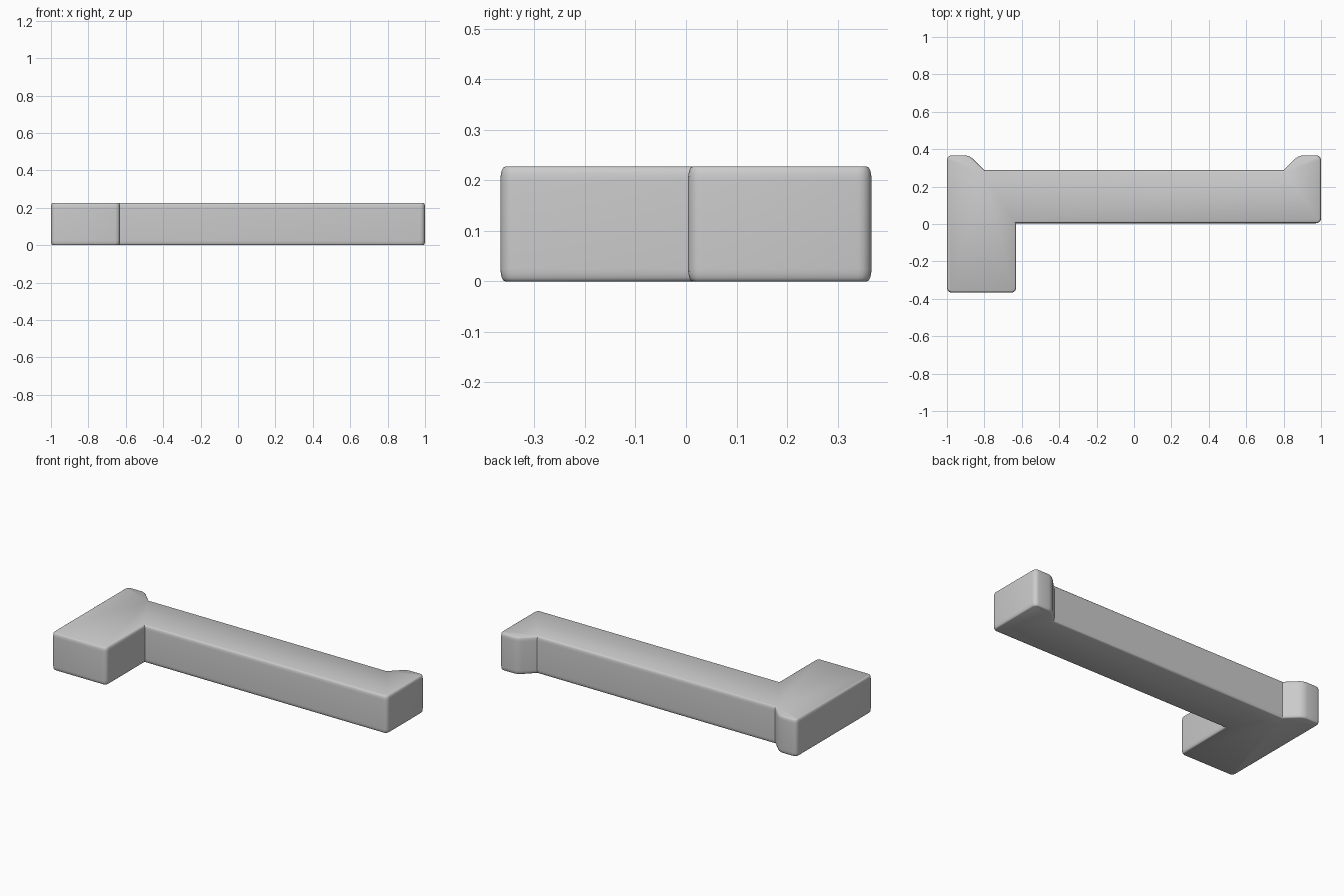
import bpy, bmesh
from math import radians
from mathutils import Vector

if "Cube" in bpy.data.objects:
    bpy.data.objects.remove(bpy.data.objects["Cube"])

HEIGHT = 0.227
STRETCH = 2.8      # edge rounding is taller than it is deep
CORNER = 0.026     # rounding of upright corners
RIM = 0.009        # rounding of top and bottom rims

# Plan outline, counter-clockwise: leg, beam, then the two back lugs
outline = [(-1, -0.367), (-0.63, -0.367), (-0.63, 0.004), (1, 0.004),
           (1, 0.367), (0.88, 0.367), (0.8, 0.288), (-0.8, 0.288),
           (-0.88, 0.367), (-1, 0.367)]


def convex(i):
    a, b, c = (Vector(outline[(i + k) % len(outline)]) for k in (-1, 0, 1))
    return (b - a).cross(c - b) > 0


def is_upright(edge):
    return abs(edge.verts[0].co.z - edge.verts[1].co.z) > RIM


bm = bmesh.new()
base = [bm.verts.new((x, y, 0)) for x, y in outline]
rounded = [Vector(p) for i, p in enumerate(outline) if convex(i)]
face = bm.faces.new(base)
top = bmesh.ops.extrude_face_region(bm, geom=[face])["geom"]
bmesh.ops.translate(bm, verts=[g for g in top if isinstance(g, bmesh.types.BMVert)],
                    vec=(0, 0, HEIGHT / STRETCH))
bmesh.ops.recalc_face_normals(bm, faces=bm.faces)

# Round the outward upright corners
corners = [e for e in bm.edges if is_upright(e)
           and any((e.verts[0].co.xy - p).length < 0.001 for p in rounded)]
bmesh.ops.bevel(bm, geom=corners, offset=CORNER, offset_type='OFFSET',
                segments=4, profile=0.5, affect='EDGES', clamp_overlap=True)

# Round the rims, then stretch to full height
rims = [e for e in bm.edges if not is_upright(e)]
bmesh.ops.bevel(bm, geom=rims, offset=RIM, offset_type='OFFSET',
                segments=4, profile=0.5, affect='EDGES', clamp_overlap=True)
bmesh.ops.scale(bm, verts=bm.verts, vec=(1, 1, STRETCH))
bmesh.ops.recalc_face_normals(bm, faces=bm.faces)

mesh = bpy.data.meshes.new("angled_bar")
bm.to_mesh(mesh)
bm.free()
bar = bpy.data.objects.new("angled_bar", mesh)
bpy.context.collection.objects.link(bar)

# Single grey material
grey = bpy.data.materials.new("light_grey")
grey.use_nodes = True
colour = (0.6, 0.6, 0.6, 1)
grey.diffuse_color = colour
grey.node_tree.nodes["Principled BSDF"].inputs["Base Color"].default_value = colour
mesh.materials.append(grey)

bpy.ops.object.select_all(action='DESELECT')
bar.select_set(True)
bpy.context.view_layer.objects.active = bar
bpy.ops.object.shade_smooth_by_angle(angle=radians(35))
